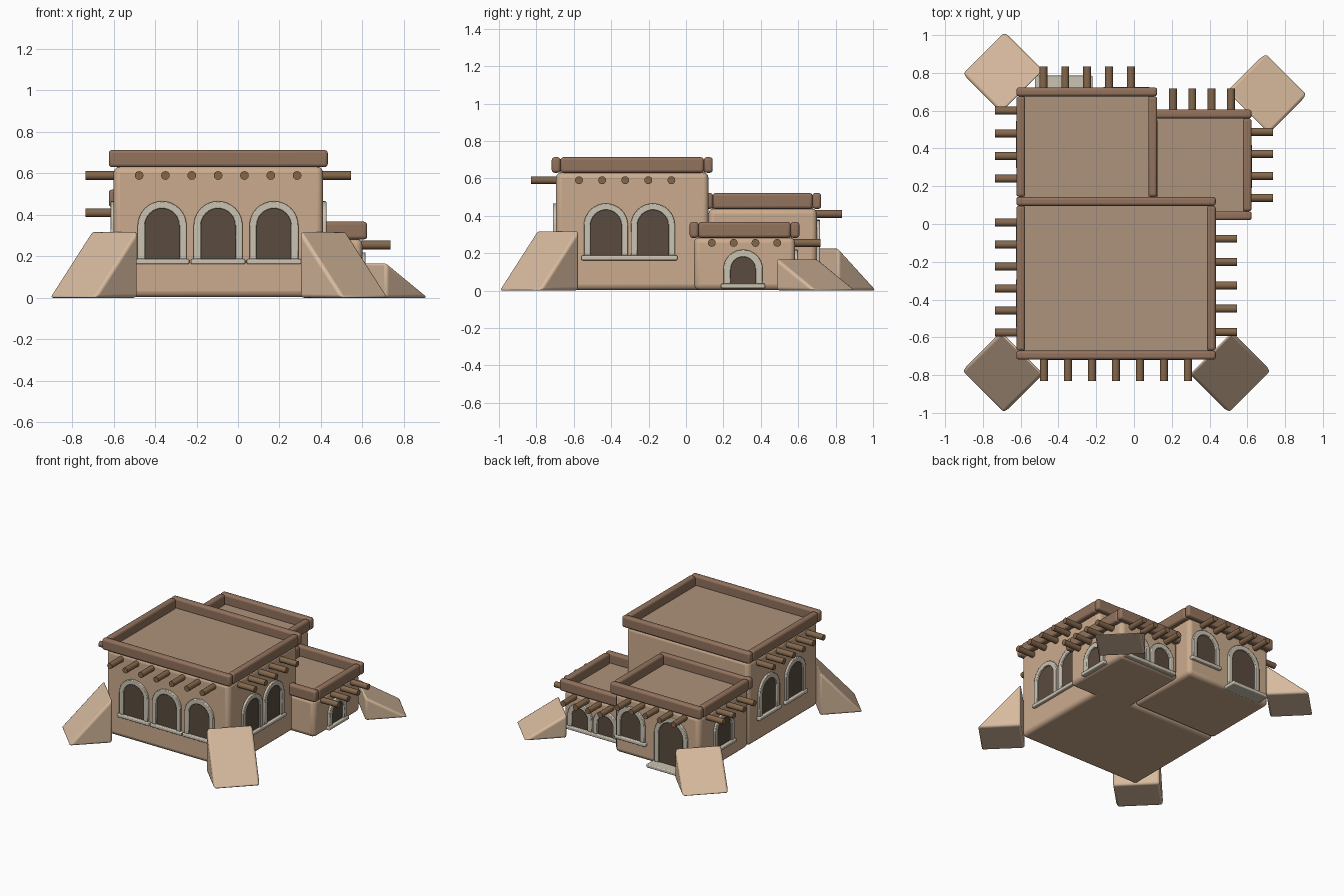
import bpy, bmesh, math
from mathutils import Matrix, Vector

if "Cube" in bpy.data.objects:
    bpy.data.objects.remove(bpy.data.objects["Cube"])


def mat(name, r, g, b):
    m = bpy.data.materials.new(name)
    m.diffuse_color = (r, g, b, 1)
    m.use_nodes = True
    m.node_tree.nodes["Principled BSDF"].inputs["Base Color"].default_value = m.diffuse_color
    return m


WALL = mat("adobe", 0.60, 0.41, 0.27)
PALE = mat("pale_adobe", 0.68, 0.49, 0.34)
ROOF = mat("roof_clay", 0.42, 0.29, 0.20)
BEAM = mat("parapet_brown", 0.29, 0.17, 0.11)
WOOD = mat("timber", 0.23, 0.135, 0.07)
STONE = mat("stone", 0.60, 0.55, 0.45)
DARK = mat("dark_opening", 0.10, 0.07, 0.05)


def finish(name, bm, material, bevel=0, segments=3, matrix=None):
    bmesh.ops.recalc_face_normals(bm, faces=bm.faces)
    me = bpy.data.meshes.new(name)
    bm.to_mesh(me)
    bm.free()
    if matrix:
        me.transform(matrix)
    me.materials.append(material)
    ob = bpy.data.objects.new(name, me)
    bpy.context.collection.objects.link(ob)
    if bevel:
        mod = ob.modifiers.new("Bevel", 'BEVEL')
        mod.width, mod.segments, mod.limit_method = bevel, segments, 'ANGLE'
    bpy.ops.object.select_all(action='DESELECT')
    bpy.context.view_layer.objects.active = ob
    ob.select_set(True)
    bpy.ops.object.shade_smooth_by_angle(angle=math.radians(35))
    return ob


def box(name, x, y, z, material, bevel=0, matrix=None):
    bm = bmesh.new()
    bmesh.ops.create_cube(bm, size=1)
    for v in bm.verts:
        v.co = [(a + b) / 2 + c * (b - a) for c, (a, b) in zip(v.co, (x, y, z))]
    return finish(name, bm, material, bevel, 3, matrix)


def span(a, b, n):
    return [a + (b - a) * i / (n - 1) for i in range(n)]


# Frame of a wall: local x runs along it, local -y points outwards
ANGLE = {'front': 0, 'right': 90, 'rear': 180, 'left': -90}


def on_wall(side, along, wall):
    pos = (along, wall, 0) if side in ('front', 'rear') else (wall, along, 0)
    return Matrix.Translation(pos) @ Matrix.Rotation(math.radians(ANGLE[side]), 4, 'Z')


def vigas(side, wall, positions, z, length=0.135):
    for p in positions:
        bm = bmesh.new()
        bmesh.ops.create_cone(bm, cap_ends=True, segments=16, radius1=0.021, radius2=0.021, depth=length + 0.05)
        m = (on_wall(side, p, wall) @ Matrix.Translation((0, -(length - 0.05) / 2, z))
             @ Matrix.Rotation(math.pi / 2, 4, 'X'))
        finish(side + "_roof_pole", bm, WOOD, matrix=m)


def arch(half, bottom, top):
    pts = [(-half, bottom)]
    for a in span(math.pi, 0, 17):
        pts.append((half * math.cos(a), top - half + half * math.sin(a)))
    return pts + [(half, bottom)]


def window(side, along, wall, half, bottom, top, rim=0.035, step=0.024, extra=0.013):
    m = on_wall(side, along, wall)
    outer, inner = arch(half, bottom, top), arch(half - rim, bottom, top - rim)
    # stone surround
    bm = bmesh.new()
    rings = [[bm.verts.new((u, y, z)) for u, z in prof]
             for prof, y in ((outer, 0.02), (outer, -0.016), (inner, -0.016), (inner, 0.02))]
    for k in range(4):
        a, b = rings[k], rings[(k + 1) % 4]
        for i in range(len(a) - 1):
            bm.faces.new((a[i], a[i + 1], b[i + 1], b[i]))
    for i in (0, -1):
        bm.faces.new([r[i] for r in rings])
    finish(side + "_arch_surround", bm, STONE, 0.004, 2, m)
    # dark pane
    bm = bmesh.new()
    face = bm.faces.new([bm.verts.new((u, -0.004, z)) for u, z in inner])
    ext = bmesh.ops.extrude_face_region(bm, geom=[face])
    bmesh.ops.translate(bm, vec=(0, 0.015, 0),
                        verts=[v for v in ext['geom'] if isinstance(v, bmesh.types.BMVert)])
    finish(side + "_opening", bm, DARK, matrix=m)
    # sill
    w = half + extra
    box(side + "_sill", (-w, w), (-step, 0.02), (bottom - 0.025, bottom), STONE, 0.006, m)


def block(name, x, y, top, rim_top):
    """Rounded adobe block with a roof and a four-beam parapet."""
    box(name + "_walls", x, y, (0.003, top), WALL, 0.03)
    box(name + "_roof", (x[0] + 0.02, x[1] - 0.02), (y[0] + 0.02, y[1] - 0.02), (top - 0.02, top + 0.008), ROOF)
    o, t = 0.023, 0.047
    px, py, pz = (x[0] - o, x[1] + o), (y[0] - o, y[1] + o), (top - 0.003, rim_top)
    for yy in ((py[0], py[0] + t), (py[1] - t, py[1])):
        box(name + "_parapet_beam", px, yy, pz, BEAM, 0.015)
    for xx in ((px[0], px[0] + t), (px[1] - t, px[1])):
        box(name + "_parapet_side", xx, (py[0] + t, py[1] - t), pz, BEAM, 0.015)


block("main", (-0.60, 0.41), (-0.695, 0.12), 0.633, 0.713)
block("rear_left", (-0.60, 0.10), (0.12, 0.70), 0.44, 0.522)
block("rear_right", (0.10, 0.60), (0.043, 0.583), 0.285, 0.367)

# Projecting roof poles
vigas('front', -0.695, span(-0.477, 0.285, 7), 0.59)
vigas('right', 0.41, span(-0.572, -0.078, 5), 0.59)
vigas('left', -0.60, span(-0.575, 0.008, 6), 0.59)
vigas('left', -0.60, span(0.24, 0.60, 4), 0.41)
vigas('rear', 0.70, span(-0.48, -0.016, 5), 0.41)
vigas('right', 0.60, span(0.138, 0.488, 4), 0.255)
vigas('rear', 0.583, span(0.206, 0.513, 4), 0.255)

# Windows
for u in (-0.366, -0.096, 0.173):
    window('front', u, -0.695, 0.118, 0.187, 0.466)
for u in (-0.428, -0.177):
    window('right', u, 0.41, 0.118, 0.187, 0.466)
for u in (-0.42, -0.11):
    window('left', u, -0.60, 0.118, 0.187, 0.466)
window('left', 0.42, -0.60, 0.115, 0.14, 0.375)
window('rear', -0.04, 0.70, 0.115, 0.14, 0.375)
window('right', 0.305, 0.60, 0.105, 0.037, 0.219, rim=0.039)
for u in (0.25, 0.46):
    window('rear', u, 0.583, 0.10, 0.037, 0.219)
# Door with a deeper step
window('rear', -0.372, 0.70, 0.135, 0.028, 0.38, step=0.085, extra=0.017)

# Corner buttresses: wedges turned 45 degrees
for name, x, y, h, turn in (("front_left", -0.60, -0.69, 0.325, -45), ("front_right", 0.415, -0.69, 0.325, 45),
                            ("rear_left", -0.60, 0.71, 0.23, -135), ("rear_right", 0.61, 0.598, 0.172, 135)):
    bm = bmesh.new()
    ends = [[bm.verts.new((s * 0.158, yy, z)) for yy, z in ((0.01, 0), (-0.285, 0), (0.01, h))]
            for s in (-1, 1)]
    for e in ends:
        bm.faces.new(e)
    for i in range(3):
        j = (i + 1) % 3
        bm.faces.new((ends[0][i], ends[0][j], ends[1][j], ends[1][i]))
    m = Matrix.Translation((x, y, 0)) @ Matrix.Rotation(math.radians(turn), 4, 'Z')
    finish(name + "_buttress", bm, PALE, 0.016, 3, m)
